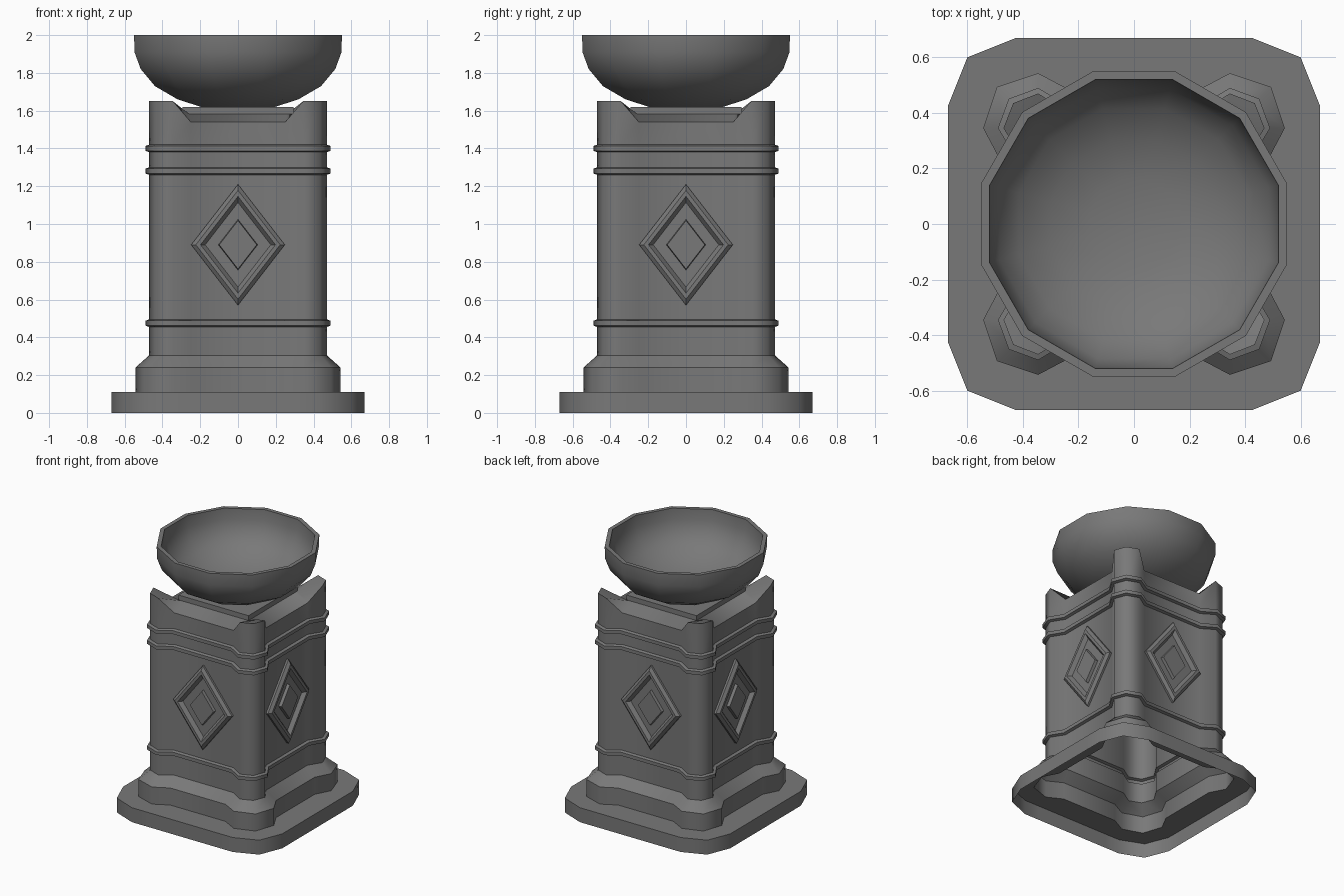
import bpy, bmesh, math
from mathutils import Matrix

if "Cube" in bpy.data.objects:
    bpy.data.objects.remove(bpy.data.objects["Cube"])

STONE = bpy.data.materials.new("dark_stone")
STONE.diffuse_color = (0.19, 0.19, 0.19, 1)
STONE.use_nodes = True
STONE.node_tree.nodes["Principled BSDF"].inputs["Base Color"].default_value = STONE.diffuse_color


def make(name, bm, smooth=False):
    """Finish a part: smooth round the axis, crisp along horizontal steps."""
    bmesh.ops.remove_doubles(bm, verts=bm.verts, dist=0.0005)
    bm.normal_update()
    if smooth:
        for f in bm.faces:
            f.smooth = True
        for e in bm.edges:
            level = abs(e.verts[0].co.z - e.verts[1].co.z) < 1e-4
            limit = 29 if level else 58
            e.smooth = e.calc_face_angle(0) < math.radians(limit)
    me = bpy.data.meshes.new(name)
    bm.to_mesh(me)
    bm.free()
    me.materials.append(STONE)
    ob = bpy.data.objects.new(name, me)
    bpy.context.collection.objects.link(ob)
    return ob


def loft(bm, rings, cap=True):
    """Skin a list of closed rings, optionally closing the last one."""
    loops = [[bm.verts.new(p) for p in r] for r in rings]
    n = len(loops[0])
    for a, b in zip(loops, loops[1:]):
        for i in range(n):
            j = (i + 1) % n
            bm.faces.new((a[i], a[j], b[j], b[i]))
    if cap:
        bm.faces.new(loops[-1])


def four_corners(pts):
    """Repeat one corner's points (counter-clockwise) around the z axis."""
    out = []
    for k in range(4):
        for x, y, z in pts:
            for _ in range(k):
                x, y = -y, x
            out.append((x, y, z))
    return out


FACE = 0.41


def section(o, z, z_lobe=None):
    """Shaft outline with corner pillars, offset outward by o."""
    zl = z if z_lobe is None else z_lobe
    e, d = 0.25 - 0.25 * o, 0.435 + 0.8 * o
    return four_corners([(FACE + o, e, z), (0.47 + o, 0.345, zl), (d, d, zl),
                         (0.345, 0.47 + o, zl), (e, FACE + o, z)])


def plinth(z):
    return four_corners([(0.67, 0.3, z), (0.67, 0.425, z), (0.6, 0.6, z),
                         (0.425, 0.67, z), (0.3, 0.67, z)])


def square(h, z):
    return four_corners([(h, h * 0.88, z), (h, h, z), (h, h, z),
                         (h, h, z), (h * 0.88, h, z)])


# Pedestal: plinth, base moulding, shaft with three bands, notched top, cap
rings = [plinth(0), plinth(0.11), section(0.073, 0.11), section(0.073, 0.24), section(0, 0.305)]
for z in (0.475, 1.28, 1.40):
    rings += [section(o, z + dz) for o, dz in
              ((0, -0.02), (0.02, -0.013), (0.02, 0.013), (0, 0.02))]
rings += [section(0, 1.54, 1.65), square(0.295, 1.583), square(0.295, 1.62)]
bm = bmesh.new()
loft(bm, rings, cap=False)
h = 0.295
bm.faces.new([bm.verts.new((x, y, 1.62)) for x, y in ((h, h), (-h, h), (-h, -h), (h, -h))])
bmesh.ops.dissolve_degenerate(bm, dist=0.0005, edges=bm.edges)
make("pedestal", bm, smooth=True)

# Diamond ornament on each side: raised frame, recess, raised centre
profile = [(1.0, FACE - 0.01), (1.0, 0.425), (0.9, 0.443), (0.8, 0.443), (0.7, 0.415),
           (0.42, 0.415), (0.40, 0.437), (0.3, 0.437)]
for k, side in enumerate(("front", "right", "back", "left")):
    bm = bmesh.new()
    # rings run counter-clockwise seen from outside, so faces point outward
    loft(bm, [[(0.248 * s, -d, 0.89), (0, -d, 0.89 + 0.32 * s),
               (-0.248 * s, -d, 0.89), (0, -d, 0.89 - 0.32 * s)] for s, d in profile])
    bmesh.ops.rotate(bm, verts=bm.verts, matrix=Matrix.Rotation(k * math.pi / 2, 3, 'Z'))
    make(side + "_diamond", bm)

# Twelve-sided bowl: outside, rim, inside (flat-to-flat half widths)
bowl = [(0.18, 1.615), (0.32, 1.66), (0.44, 1.73), (0.515, 1.82), (0.548, 1.91),
        (0.55, 2.0), (0.52, 2.0),
        (0.515, 1.92), (0.485, 1.83), (0.415, 1.755), (0.30, 1.69), (0.16, 1.65)]


def twelve(r, z):
    r /= math.cos(math.pi / 12)
    angles = [math.radians(15 + 30 * i) for i in range(12)]
    return [(r * math.cos(a), r * math.sin(a), z) for a in angles]


bm = bmesh.new()
loft(bm, [twelve(r, z) for r, z in bowl])
bm.verts.ensure_lookup_table()
bm.faces.new([bm.verts[i] for i in reversed(range(12))])
make("bowl", bm, smooth=True)
